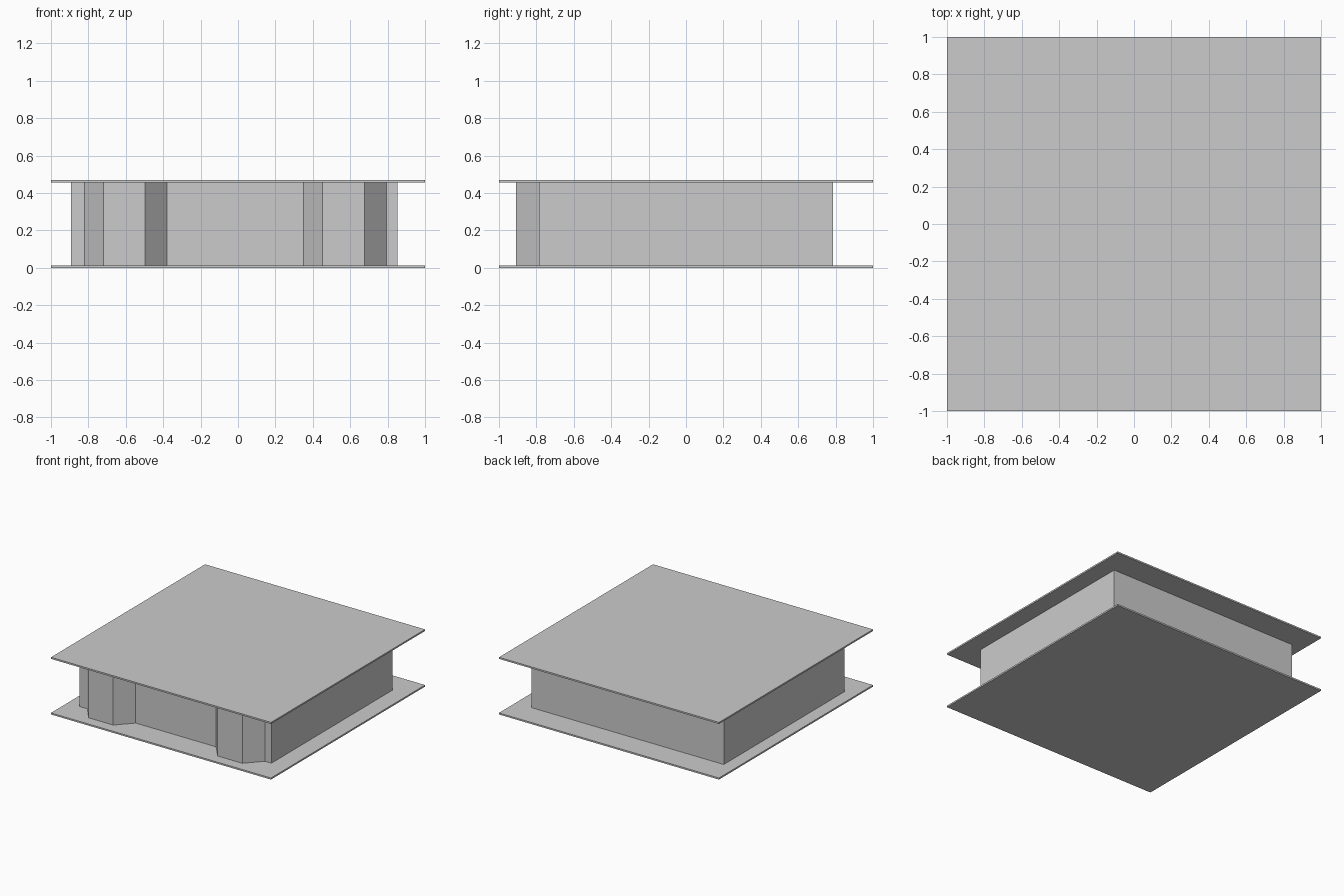
import bpy, bmesh

if "Cube" in bpy.data.objects:
    bpy.data.objects.remove(bpy.data.objects["Cube"])

SLAB = 0.013
TOP = 0.47


def prism(name, outline, z0, z1):
    """Extrude a counter-clockwise xy outline from z0 to z1."""
    bm = bmesh.new()
    face = bm.faces.new([bm.verts.new((x, y, z0)) for x, y in outline])
    ext = bmesh.ops.extrude_face_region(bm, geom=[face], use_keep_orig=True)
    verts = [g for g in ext["geom"] if isinstance(g, bmesh.types.BMVert)]
    bmesh.ops.translate(bm, verts=verts, vec=(0, 0, z1 - z0))
    bmesh.ops.recalc_face_normals(bm, faces=bm.faces)
    mesh = bpy.data.meshes.new(name)
    bm.to_mesh(mesh)
    bm.free()
    obj = bpy.data.objects.new(name, mesh)
    bpy.context.collection.objects.link(obj)
    return obj


# Floor and roof slabs
square = [(-1, -1), (1, -1), (1, 1), (-1, 1)]
prism("floor_slab", square, 0, SLAB)
prism("roof_slab", square, TOP - SLAB, TOP)

# Storey walls: a box outline with two angled bays along the front
FRONT, BAY, BACK = -0.785, -0.91, 0.785
outline = [(-0.893, FRONT)]
for a, b, c, d in [(-0.82, -0.72, -0.497, -0.38), (0.35, 0.453, 0.677, 0.793)]:
    outline += [(a, FRONT), (b, BAY), (c, BAY), (d, FRONT)]
outline += [(0.853, FRONT), (0.853, BACK), (-0.893, BACK)]
prism("storey_walls", outline, SLAB, TOP - SLAB)
